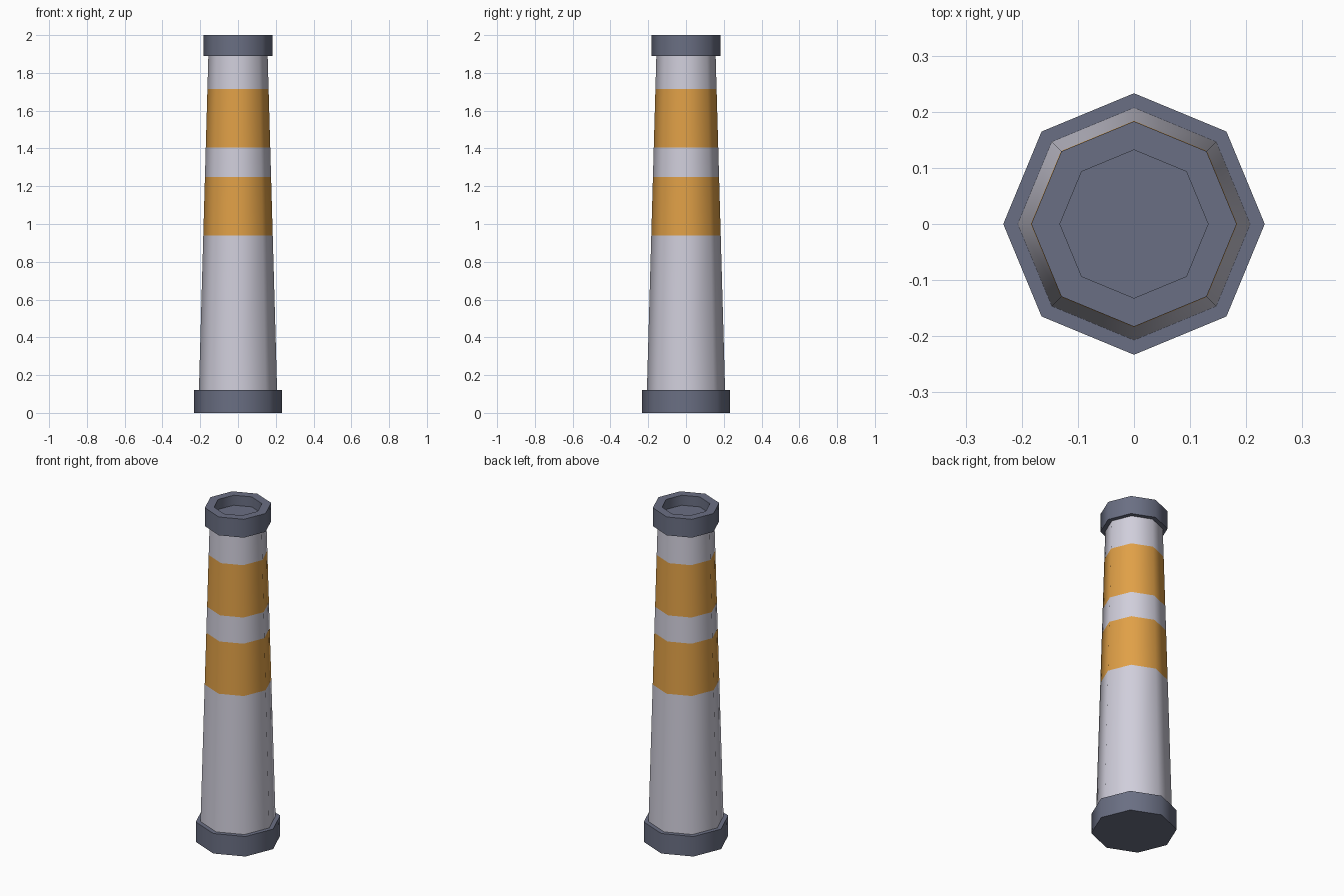
import bpy, math

if "Cube" in bpy.data.objects:
    bpy.data.objects.remove(bpy.data.objects["Cube"])

SIDES = 8


def material(name, rgb):
    # convert 0-255 display values to linear
    lin = [((c / 255 + 0.055) / 1.055) ** 2.4 for c in rgb]
    m = bpy.data.materials.new(name)
    m.diffuse_color = (*lin, 1)
    m.use_nodes = True
    m.node_tree.nodes["Principled BSDF"].inputs["Base Color"].default_value = m.diffuse_color
    return m


GREY = material("slate grey", (106, 111, 131))
PALE = material("pale grey", (208, 206, 219))
ORANGE = material("orange", (224, 160, 71))


def lathe(name, profile, mats, rule=lambda z: 0):
    """Octagonal solid from (radius, z) rings, closed at both ends."""
    verts, faces = [], []
    for r, z in profile:
        for i in range(SIDES):
            a = 2 * math.pi * i / SIDES
            verts.append((r * math.cos(a), r * math.sin(a), z))
    for k in range(len(profile) - 1):
        for i in range(SIDES):
            j = (i + 1) % SIDES
            a, b = k * SIDES, (k + 1) * SIDES
            faces.append((a + i, a + j, b + j, b + i))
    faces.append(tuple(reversed(range(SIDES))))
    top = (len(profile) - 1) * SIDES
    faces.append(tuple(range(top, top + SIDES)))
    me = bpy.data.meshes.new(name)
    me.from_pydata(verts, [], faces)
    for m in mats:
        me.materials.append(m)
    for p in me.polygons:
        p.material_index = rule(p.center.z)
    ob = bpy.data.objects.new(name, me)
    bpy.context.collection.objects.link(ob)
    bpy.ops.object.select_all(action='DESELECT')
    ob.select_set(True)
    bpy.context.view_layer.objects.active = ob
    bpy.ops.object.shade_smooth_by_angle(angle=math.radians(50))
    return ob


# Base collar
lathe("base_collar", [(0.233, 0), (0.233, 0.12)], [GREY])

# Tapered shaft with two orange bands
def shaft_radius(z):
    return 0.207 + (0.157 - 0.207) * (z - 0.12) / 1.77

heights = [0.11, 0.94, 1.25, 1.405, 1.715, 1.90]
lathe("shaft", [(shaft_radius(z), z) for z in heights], [PALE, ORANGE],
      lambda z: int(0.94 < z < 1.25 or 1.405 < z < 1.715))

# Top collar with recessed opening
lathe("top_collar", [(0.183, 1.89), (0.183, 2.0), (0.132, 2.0), (0.132, 1.94)], [GREY])
